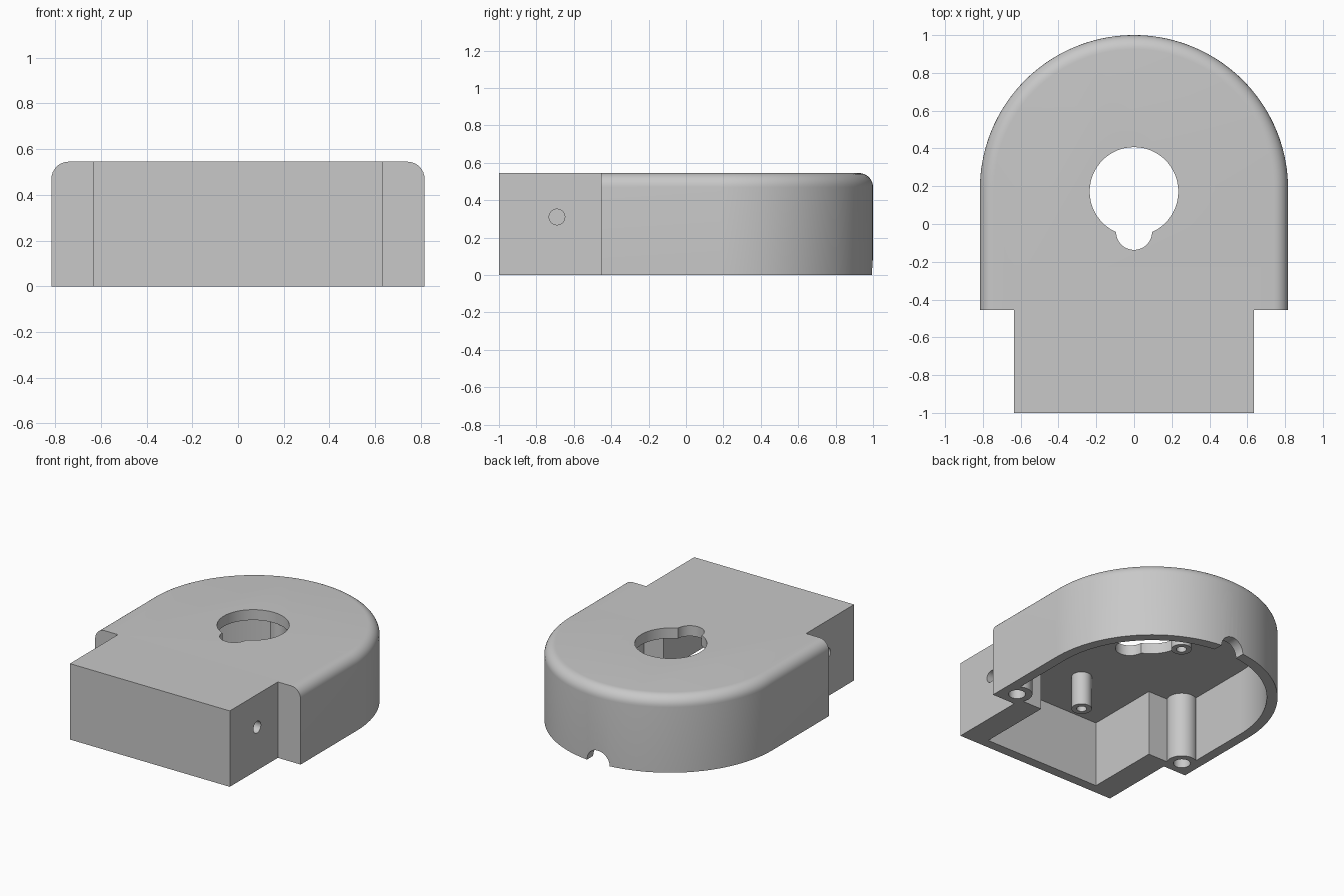
import bpy, bmesh, math
from mathutils import Matrix, Vector

default = bpy.context.scene.objects.get("Cube")
if default:
    bpy.data.objects.remove(default, do_unlink=True)

grey = bpy.data.materials.new("plain grey")
grey.use_nodes = True
grey.diffuse_color = (0.58, 0.58, 0.58, 1)
grey.node_tree.nodes["Principled BSDF"].inputs["Base Color"].default_value = grey.diffuse_color

HEIGHT, CEILING, WALL = 0.545, 0.47, 0.07
HALF, BLOCK, SHOULDER, ARC_Y = 0.816, 0.635, -0.455, 0.184


def finish(name, bm):
    bmesh.ops.recalc_face_normals(bm, faces=bm.faces)
    mesh = bpy.data.meshes.new(name)
    bm.to_mesh(mesh)
    bm.free()
    mesh.materials.append(grey)
    obj = bpy.data.objects.new(name, mesh)
    bpy.context.collection.objects.link(obj)
    return obj


def outline(half, block, shoulder, front, steps=72):
    """Round-backed plan with a narrower block at the front."""
    arc = [(half * math.cos(math.pi * i / steps), ARC_Y + half * math.sin(math.pi * i / steps))
           for i in range(steps + 1)]
    return ([(-block, front), (block, front), (block, shoulder), (half, shoulder)]
            + arc + [(-half, shoulder), (-block, shoulder)])


def prism(name, points, z0, z1, fillet=0):
    bm = bmesh.new()
    base = bm.faces.new([bm.verts.new((x, y, z0)) for x, y in points])
    top = bmesh.ops.extrude_face_region(bm, geom=[base], use_keep_orig=True)["geom"]
    bmesh.ops.translate(bm, vec=(0, 0, z1 - z0),
                        verts=[g for g in top if isinstance(g, bmesh.types.BMVert)])
    if fillet:
        # round the top edge along the sides and back, but not the front block
        edges = [e for e in bm.edges
                 if all(v.co.z > z1 - 0.001 for v in e.verts)
                 and all(abs(v.co.x) > BLOCK + 0.01 or v.co.y > 0 for v in e.verts)]
        bmesh.ops.bevel(bm, geom=edges, offset=fillet, segments=8, profile=0.5,
                        affect='EDGES', clamp_overlap=False)
    return finish(name, bm)


def cylinder(name, radius, start, end, segments=48):
    start, end = Vector(start), Vector(end)
    axis = end - start
    place = Matrix.Translation((start + end) / 2) @ axis.to_track_quat('Z', 'Y').to_matrix().to_4x4()
    bm = bmesh.new()
    bmesh.ops.create_cone(bm, cap_ends=True, segments=segments, radius1=radius,
                          radius2=radius, depth=axis.length, matrix=place)
    return finish(name, bm)


def combine(target, other, operation):
    mod = target.modifiers.new(operation.lower(), 'BOOLEAN')
    mod.operation, mod.solver, mod.object = operation, 'EXACT', other
    bpy.context.view_layer.objects.active = target
    bpy.ops.object.modifier_apply(modifier=mod.name)
    bpy.data.objects.remove(other, do_unlink=True)


# Outer shell, hollow from underneath
body = prism("housing_shell", outline(HALF, BLOCK, SHOULDER, -1), 0, HEIGHT, fillet=0.075)
cavity = prism("cavity", outline(HALF - WALL, 0.457, SHOULDER + 0.06, -1 + WALL), -0.1, CEILING)
combine(body, cavity, 'DIFFERENCE')

# Corner screw bosses and the two shorter mounting posts
for x in (-0.7, 0.7):
    combine(body, cylinder("corner_boss", 0.1, (x, -0.35, 0), (x, -0.35, CEILING + 0.01)), 'UNION')
for y in (-0.53, 0.48):
    combine(body, cylinder("post", 0.066, (0, y, 0.23), (0, y, CEILING + 0.02)), 'UNION')

# Screw holes in bosses and posts, and blind holes in the block sides
for x in (-0.7, 0.7):
    combine(body, cylinder("boss_hole", 0.055, (x, -0.35, -0.1), (x, -0.35, 0.35)), 'DIFFERENCE')
for y in (-0.53, 0.48):
    combine(body, cylinder("post_hole", 0.033, (0, y, 0.1), (0, y, 0.44)), 'DIFFERENCE')
for side in (-1, 1):
    combine(body, cylinder("side_hole", 0.042, (side * 0.51, -0.69, 0.31),
                           (side * 0.7, -0.69, 0.31)), 'DIFFERENCE')

# Keyhole through the top
for y, radius in ((0.172, 0.235), (-0.042, 0.095)):
    combine(body, cylinder("keyhole", radius, (0, y, 0.4), (0, y, 0.7), 64), 'DIFFERENCE')

# Cable notch in the back rim
combine(body, cylinder("cable_notch", 0.09, (0, 0.85, 0), (0, 1.1, 0)), 'DIFFERENCE')

bpy.ops.object.select_all(action='DESELECT')
body.select_set(True)
bpy.context.view_layer.objects.active = body
bpy.ops.object.shade_smooth_by_angle(angle=math.radians(30))
